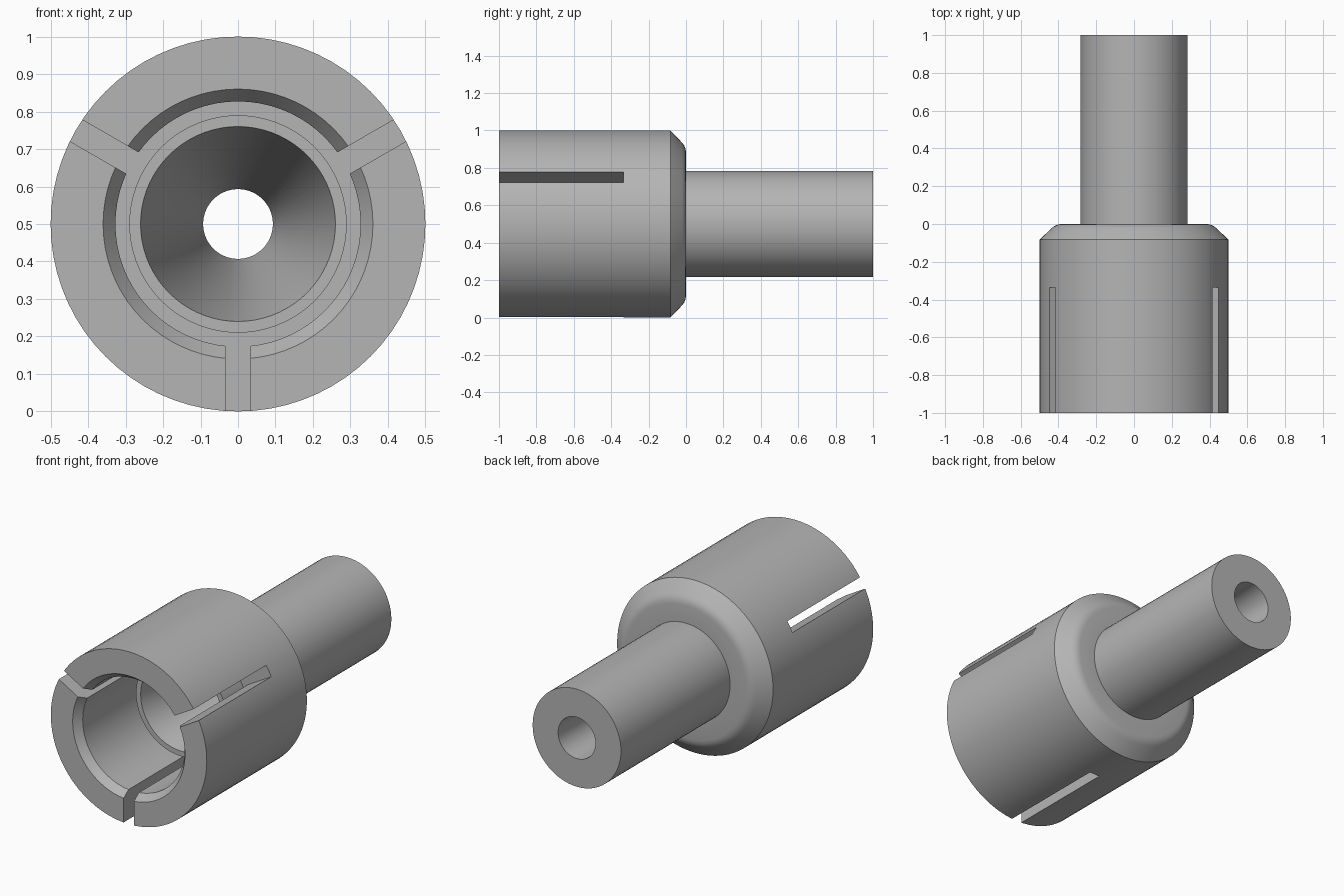
import bpy, bmesh, math
from mathutils import Matrix, Vector

cube = bpy.data.objects.get("Cube")
if cube:
    bpy.data.objects.remove(cube, do_unlink=True)

AXIS_Z = 0.5
SEGMENTS = 72
SLOT_END = -0.335

grey = bpy.data.materials.new("plain_grey")
grey.use_nodes = True
colour = (0.46, 0.46, 0.46, 1)
grey.diffuse_color = colour
grey.node_tree.nodes["Principled BSDF"].inputs["Base Color"].default_value = colour


def make_object(name, bm):
    bmesh.ops.recalc_face_normals(bm, faces=bm.faces[:])
    mesh = bpy.data.meshes.new(name)
    bm.to_mesh(mesh)
    bm.free()
    mesh.materials.append(grey)
    obj = bpy.data.objects.new(name, mesh)
    bpy.context.collection.objects.link(obj)
    return obj


def lathe(name, profile):
    """Spin a closed (radius, y) outline about the lengthwise axis."""
    bm = bmesh.new()
    verts = [bm.verts.new((r, y, AXIS_Z)) for r, y in profile]
    edges = [bm.edges.new((v, verts[i - 1])) for i, v in enumerate(verts)]
    bmesh.ops.spin(bm, geom=verts + edges, cent=(0, 0, AXIS_Z), axis=(0, 1, 0),
                   angle=math.tau, steps=SEGMENTS, use_duplicate=False)
    bmesh.ops.remove_doubles(bm, verts=bm.verts[:], dist=1e-4)
    return make_object(name, bm)


# Socket with rounded shoulder, shank, tapered bore and inner sleeve
body = lathe("socket_and_shank", [
    (0.36, -1), (0.5, -1), (0.5, -0.083),                       # socket outside
    (0.435, -0.021), (0.42, -0.01), (0.404, -0.003), (0.385, 0),  # shoulder
    (0.283, 0), (0.283, 1), (0.12, 1),                          # shank
    (0.093, 0.25), (0.26, -0.52),                               # bore
    (0.29, -0.52), (0.29, SLOT_END),                            # inner sleeve
    (0.327, SLOT_END), (0.327, -0.955),                         # socket inside
])

# Three radial slots dividing the socket wall
bm = bmesh.new()
inner, outer, front = 0.31, 0.6, -1.1
for k in range(3):
    turn = Matrix.Rotation(math.radians(90 + 120 * k), 4, 'Y')
    place = Matrix.Translation((0, 0, AXIS_Z)) @ turn
    centre = Vector(((inner + outer) / 2, (front + SLOT_END) / 2, 0))
    size = Matrix.Diagonal((outer - inner, SLOT_END - front, 0.066, 1))
    bmesh.ops.create_cube(bm, size=1, matrix=place @ Matrix.Translation(centre) @ size)
cutter = make_object("slot_cutter", bm)
cutter.hide_render = True

cut = body.modifiers.new("slots", 'BOOLEAN')
cut.operation = 'DIFFERENCE'
cut.solver = 'EXACT'
cut.object = cutter

bpy.ops.object.select_all(action='DESELECT')
body.select_set(True)
bpy.context.view_layer.objects.active = body
bpy.ops.object.modifier_apply(modifier=cut.name)
bpy.data.objects.remove(cutter, do_unlink=True)
bpy.ops.object.shade_smooth_by_angle(angle=math.radians(30))
